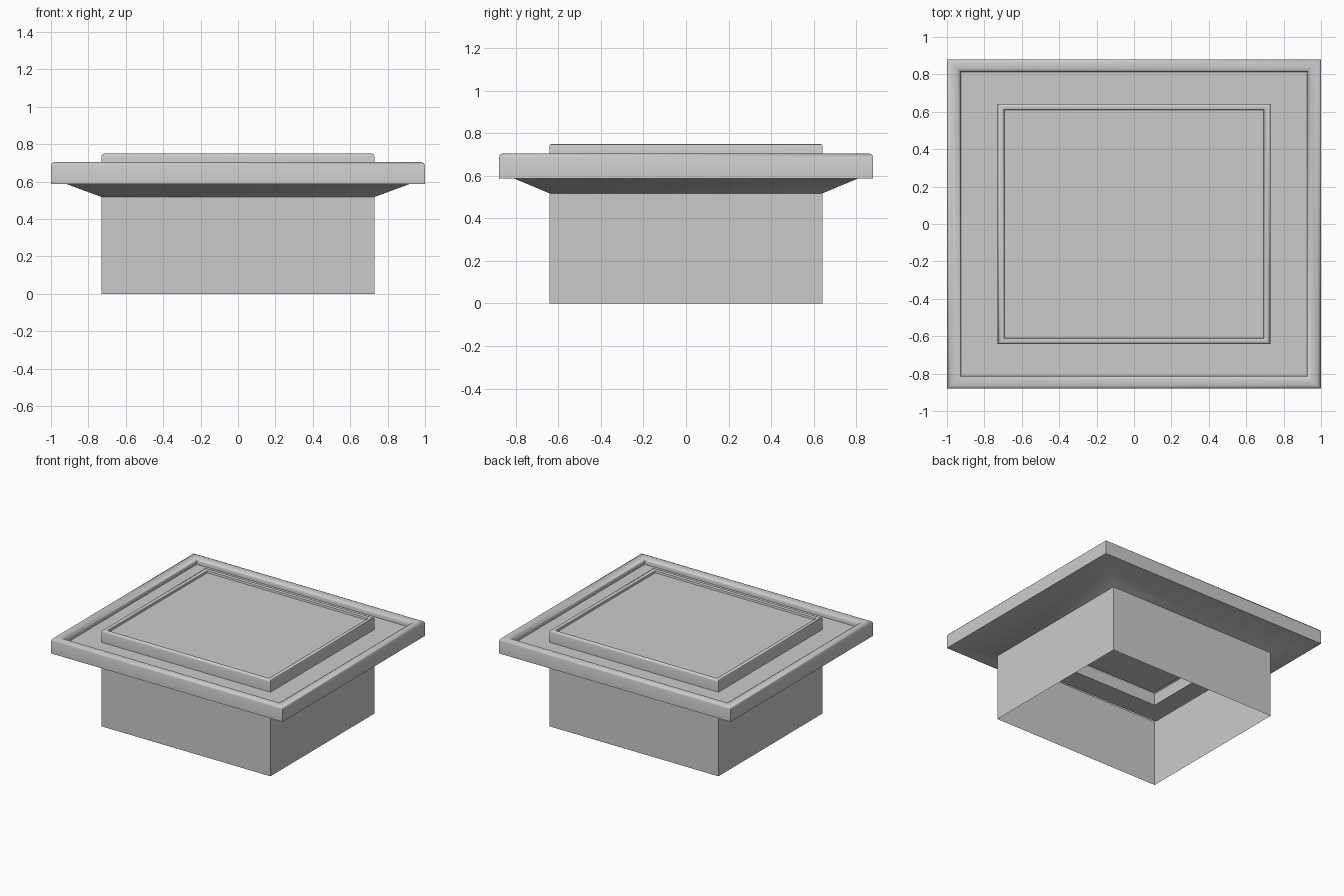
import bpy, bmesh, math

if "Cube" in bpy.data.objects:
    bpy.data.objects.remove(bpy.data.objects["Cube"])

DEPTH_RATIO = 0.88  # depth of every rectangle relative to its width


def rect_shell(name, profile, cap=False):
    """Sweep a (half width, z) profile around a rectangle as a thin shell."""
    bm = bmesh.new()
    rings = []
    for w, z in profile:
        d = w * DEPTH_RATIO
        rings.append([bm.verts.new((sx * w, sy * d, z))
                      for sx, sy in ((-1, -1), (1, -1), (1, 1), (-1, 1))])
    for a, b in zip(rings, rings[1:]):
        for i in range(4):
            j = (i + 1) % 4
            bm.faces.new((a[i], a[j], b[j], b[i]))
    if cap:
        bm.faces.new(rings[-1])
    mesh = bpy.data.meshes.new(name)
    bm.to_mesh(mesh)
    bm.free()
    obj = bpy.data.objects.new(name, mesh)
    bpy.context.collection.objects.link(obj)
    bpy.ops.object.select_all(action='DESELECT')
    obj.select_set(True)
    bpy.context.view_layer.objects.active = obj
    bpy.ops.object.shade_smooth_by_angle(angle=math.radians(50))
    return obj


# Open-bottomed lower box
rect_shell("base_walls", [(0.73, 0), (0.73, 0.518)])

# Flared underside, rounded rim and recessed ledge in one sheet
rect_shell("flared_rim", [
    (0.73, 0.518), (0.92, 0.588), (1.0, 0.588),
    (1.0, 0.685), (0.994, 0.699), (0.98, 0.705),
    (0.945, 0.703), (0.931, 0.695), (0.925, 0.68),
    (0.925, 0.656), (0.73, 0.656)])

# Raised centre panel with a thin lip and slightly sunken top
rect_shell("raised_panel", [
    (0.73, 0.656), (0.73, 0.735), (0.726, 0.746), (0.715, 0.75),
    (0.705, 0.75), (0.695, 0.745), (0.692, 0.73)], cap=True)
